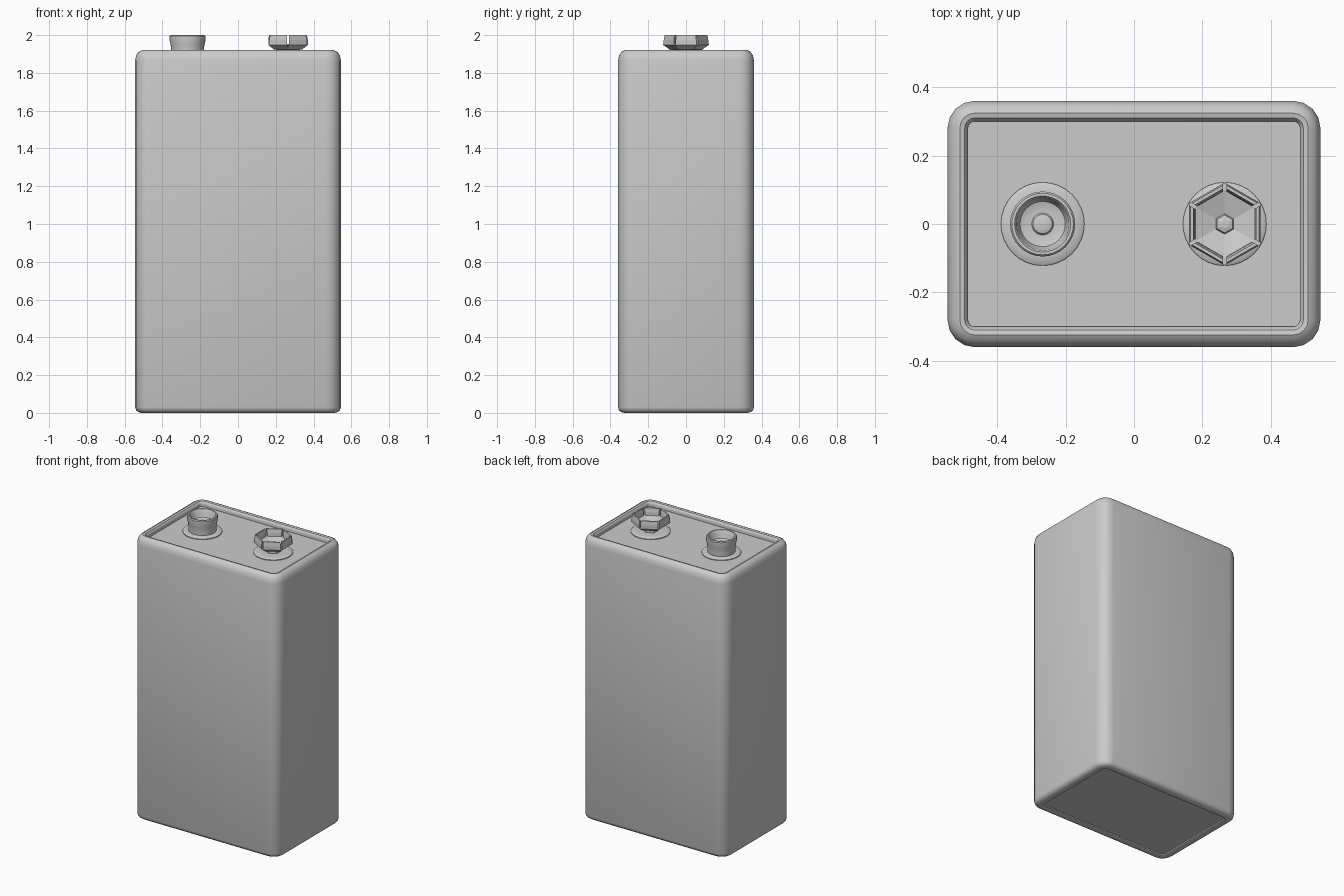
import bpy, bmesh, math

if "Cube" in bpy.data.objects:
    bpy.data.objects.remove(bpy.data.objects["Cube"])

grey = bpy.data.materials.new("light_grey")
grey.diffuse_color = (0.6, 0.6, 0.6, 1)
grey.use_nodes = True
grey.node_tree.nodes["Principled BSDF"].inputs["Base Color"].default_value = grey.diffuse_color


def finish(name, bm, smooth=True):
    bmesh.ops.remove_doubles(bm, verts=bm.verts, dist=1e-5)
    bmesh.ops.recalc_face_normals(bm, faces=bm.faces)
    me = bpy.data.meshes.new(name)
    bm.to_mesh(me)
    bm.free()
    me.materials.append(grey)
    if smooth:
        me.shade_smooth()
        me.set_sharp_from_angle(angle=math.radians(35))
    ob = bpy.data.objects.new(name, me)
    bpy.context.collection.objects.link(ob)
    return ob


def bridge(bm, rings, close=False):
    """Join closed rings of points with quads."""
    rows = [[bm.verts.new(p) for p in r] for r in rings]
    for a, b in zip(rows, rows[1:]):
        n = len(a)
        for i in range(n):
            j = (i + 1) % n
            bm.faces.new((a[i], a[j], b[j], b[i]))
    if close:
        bm.faces.new(rows[0])
        bm.faces.new(rows[-1])


def lathe(name, x, profile, sides, smooth=True):
    """Revolve (radius, z) points about a vertical axis at x; ends are capped."""
    bm = bmesh.new()
    turn = [math.pi / 2 + math.tau * i / sides for i in range(sides)]
    bridge(bm, [[(x + r * math.cos(a), r * math.sin(a), z) for a in turn]
                for r, z in profile], close=True)
    return finish(name, bm, smooth)


def rounded_rect(inset, z, hx=0.545, hy=0.36, radius=0.08, seg=4):
    r = radius - inset
    pts = []
    for q, (sx, sy) in enumerate([(1, 1), (-1, 1), (-1, -1), (1, -1)]):
        for i in range(seg + 1):
            a = math.pi / 2 * (q + i / seg)
            pts.append((sx * (hx - radius) + r * math.cos(a),
                        sy * (hy - radius) + r * math.sin(a), z))
    return pts


FLOOR = 1.885

# Case: rounded box with a rolled rim and recessed ends
bm = bmesh.new()
case = [(0.06, 0.012), (0.06, 0.004), (0.053, 0.0), (0.035, 0.0), (0.018, 0.004),
        (0.006, 0.013), (0, 0.03), (0, 1.865), (0.006, 1.893), (0.018, 1.911),
        (0.036, 1.92), (0.05, 1.917), (0.058, 1.908), (0.06, 1.9), (0.06, FLOOR)]
bridge(bm, [rounded_rect(d, z) for d, z in case], close=True)
finish("case", bm)

# Washers under both terminals
for name, x in (("round_terminal_washer", -0.267), ("hex_terminal_washer", 0.265)):
    lathe(name, x, [(0.122, FLOOR - 0.005), (0.122, 1.89), (0.117, 1.894),
                    (0.09, 1.896), (0.05, 1.896)], 32)

# Round terminal: hollow cup with a stepped rivet inside
lathe("round_terminal", -0.267,
      [(0.086, FLOOR), (0.086, 1.92), (0.089, 1.945), (0.095, 1.972), (0.095, 1.994),
       (0.09, 2.0), (0.082, 2.0), (0.077, 1.994), (0.073, 1.965), (0.066, 1.95),
       (0.05, 1.945), (0.032, 1.945), (0.028, 1.951), (0.016, 1.955)], 32)

# Hexagonal terminal: neck and shallow bowl
HX = 0.265
lathe("hex_terminal_bowl", HX,
      [(0.05, FLOOR), (0.05, 1.92), (0.086, 1.924), (0.121, 1.948), (0.121, 1.953),
       (0.1, 1.953), (0.03, 1.934), (0.026, 1.942), (0.012, 1.946)], 6, smooth=False)

# Six spring petals around the bowl, separated by thin slots at the corners
bm = bmesh.new()
section = [(0.121, 1.95), (0.121, 1.974), (0.116, 2.0), (0.106, 2.0), (0.1, 1.975), (0.098, 1.95)]
GAP = 0.006
for k in range(6):
    a0, a1 = (math.pi / 2 + math.pi / 3 * (k + i) for i in (0, 1))
    ends = ([], [])
    for r, z in section:
        p = (r * math.cos(a0), r * math.sin(a0))
        q = (r * math.cos(a1), r * math.sin(a1))
        t = GAP / r
        for end, f in zip(ends, (t, 1 - t)):
            end.append((HX + p[0] + (q[0] - p[0]) * f, p[1] + (q[1] - p[1]) * f, z))
    bridge(bm, ends, close=True)
finish("hex_terminal_petals", bm, smooth=False)
